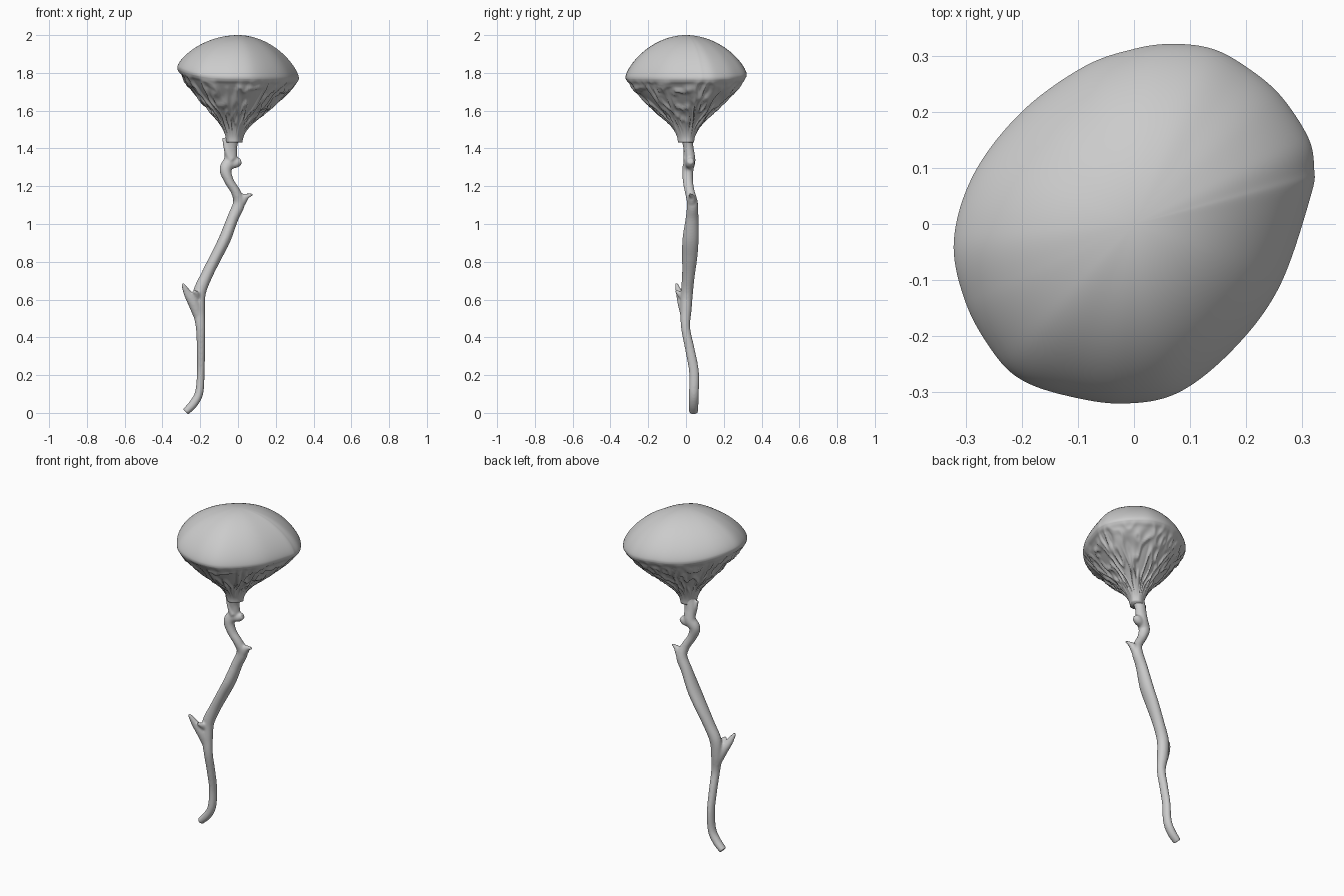
import bpy, bmesh, math
from mathutils import Vector, noise

if "Cube" in bpy.data.objects:
    bpy.data.objects.remove(bpy.data.objects["Cube"])


def catmull(pts, i, t, closed=False):
    n = len(pts)
    pick = lambda k: Vector(pts[k % n] if closed else pts[max(0, min(n - 1, k))])
    a, b, c, d = (pick(i + k) for k in (-1, 0, 1, 2))
    return 0.5 * (2 * b + (c - a) * t + (2 * a - 5 * b + 4 * c - d) * t * t
                  + (3 * b - a - 3 * c + d) * t ** 3)


def bridge(bm, rings):
    for a, b in zip(rings, rings[1:]):
        n = len(a)
        for i in range(n):
            bm.faces.new((a[i], a[(i + 1) % n], b[(i + 1) % n], b[i]))


def finish(bm, name):
    bmesh.ops.recalc_face_normals(bm, faces=bm.faces)
    mesh = bpy.data.meshes.new(name)
    bm.to_mesh(mesh)
    bm.free()
    for p in mesh.polygons:
        p.use_smooth = True
    obj = bpy.data.objects.new(name, mesh)
    bpy.context.collection.objects.link(obj)
    return obj


def limb(bm, pts, sides=20, steps=6):
    """Closed tube through points (x, y, z, half width in x, half width in y)."""
    samples = [catmull(pts, i, k / steps) for i in range(len(pts) - 1) for k in range(steps)]
    samples.append(Vector(pts[-1]))
    rings = []
    for j, s in enumerate(samples):
        d = samples[min(j + 1, len(samples) - 1)] - samples[max(j - 1, 0)]
        d = Vector(d[:3]).normalized()
        side = Vector((0, 1, 0)).cross(d).normalized()
        depth = d.cross(side)
        ring = []
        for k in range(sides):
            a = math.tau * k / sides
            ring.append(bm.verts.new(Vector(s[:3]) + side * s[3] * math.cos(a)
                                     + depth * s[4] * math.sin(a)))
        rings.append(ring)
    bridge(bm, rings)
    bm.faces.new(rings[0])
    bm.faces.new(rings[-1])


# Crooked stem with its thorns and knobs, fused into one skin
stem_path = [
    (-.278, .04, .005, .02, .024), (-.235, .04, .05, .023, .026), (-.205, .042, .11, .022, .026),
    (-.197, .042, .22, .02, .026), (-.196, .02, .34, .022, .025), (-.198, -.002, .45, .025, .024),
    (-.207, 0, .55, .032, .03), (-.203, .005, .64, .034, .032), (-.165, .013, .73, .031, .034),
    (-.115, .02, .83, .031, .041), (-.07, .024, .92, .032, .043), (-.028, .032, 1.03, .03, .034),
    (.005, .034, 1.11, .032, .029), (-.012, .02, 1.17, .025, .026), (-.048, .01, 1.23, .025, .027),
    (-.066, .01, 1.29, .032, .03), (-.04, .02, 1.34, .034, .03), (-.037, .012, 1.41, .033, .027),
    (-.025, .002, 1.48, .038, .036), (-.02, 0, 1.55, .06, .06)]
thorns = [
    [(-.205, 0, .5, .025, .025), (-.235, -.018, .58, .029, .026),
     (-.268, -.036, .635, .021, .017), (-.294, -.052, .685, .008, .008)],
    [(-.215, 0, .6, .026, .024), (-.222, -.035, .63, .016, .014), (-.235, -.052, .645, .008, .008)],
    [(0, .034, 1.09, .026, .026), (.03, .03, 1.135, .024, .02),
     (.055, .025, 1.15, .012, .012), (.078, .02, 1.157, .007, .007)],
    [(-.035, .01, 1.34, .025, .025), (-.058, .005, 1.39, .016, .018),
     (-.078, 0, 1.455, .007, .008)],
    [(-.05, .015, 1.31, .02, .022), (-.01, .022, 1.325, .027, .025), (.016, .024, 1.335, .016, .016)]]
bm = bmesh.new()
for path in [stem_path] + thorns:
    limb(bm, path)
stem = finish(bm, "stem")
mod = stem.modifiers.new("fuse", 'REMESH')
mod.mode = 'VOXEL'
mod.voxel_size = 0.006
mod.use_smooth_shade = True
mod = stem.modifiers.new("soften", 'SMOOTH')
mod.iterations = 4

# Cap outline seen from above, counter-clockwise
outline = [(.315, .05), (.321, .1), (.31, .155), (.26, .23), (.2, .28), (.14, .312), (.07, .321),
           (0, .312), (-.09, .28), (-.2, .2), (-.285, .09), (-.321, -.03), (-.3, -.14),
           (-.25, -.23), (-.2, -.278), (-.12, -.306), (-.02, -.32), (.08, -.3),
           (.18, -.22), (.26, -.11)]
STEPS = 10


def rim_height(p):
    """Wavy rim: highest on the left, lowest at front and right."""
    left = max(0, -p.x / .32)
    right = max(0, p.x / .32)
    back = max(0, p.y / .32)
    return 1.78 + .052 * left ** 3 - .005 * right + .02 * back * (1 - right)


rim = [catmull(outline, i, k / STEPS, True) for i in range(len(outline)) for k in range(STEPS)]

# (share of radius, share of drop from rim to neck)
under = [(1, .03), (.975, .075), (.93, .12), (.88, .18), (.8, .26), (.7, .355), (.58, .465),
         (.47, .56), (.38, .635), (.3, .71), (.235, .785), (.18, .87), (.145, .95), (.13, 1.04)]
bm = bmesh.new()
rings = []

# Smooth domed top
for j in range(1, 33):
    u = math.sin(j / 32 * math.pi / 2)
    ring = []
    for p in rim:
        h = rim_height(p)
        z = h + (2.0 - h) * (1 - u ** 1.95) ** .72
        ring.append(bm.verts.new((p.x * u, p.y * u, z)))
    rings.append(ring)
top = bm.verts.new((0, 0, 2.0))
for i in range(len(rim)):
    bm.faces.new((top, rings[0][i], rings[0][(i + 1) % len(rim)]))

# Funnel-shaped underside with irregular veins running down to the neck
for i in range(len(under) - 1):
    for k in range(4):
        u, drop = catmull(under, i, k / 4)
        ring = []
        for p in rim:
            h = rim_height(p)
            a = math.atan2(p.y, p.x)
            fade = max(0, min(1, (1 - u) * 9)) * max(0, min(1, (u - .15) * 4))
            n = noise.noise(Vector((math.cos(a) * 5, math.sin(a) * 5, u * 3.5)))
            vein = max(0, 1 - abs(n) * 4) * .012 - .005
            z = h - (h - 1.44) * drop - vein * fade
            s = u + vein * fade * 2
            ring.append(bm.verts.new((p.x * s - .022 * (1 - u), p.y * s, z)))
        rings.append(ring)
bridge(bm, rings)
bm.faces.new(rings[-1])
finish(bm, "cap")
